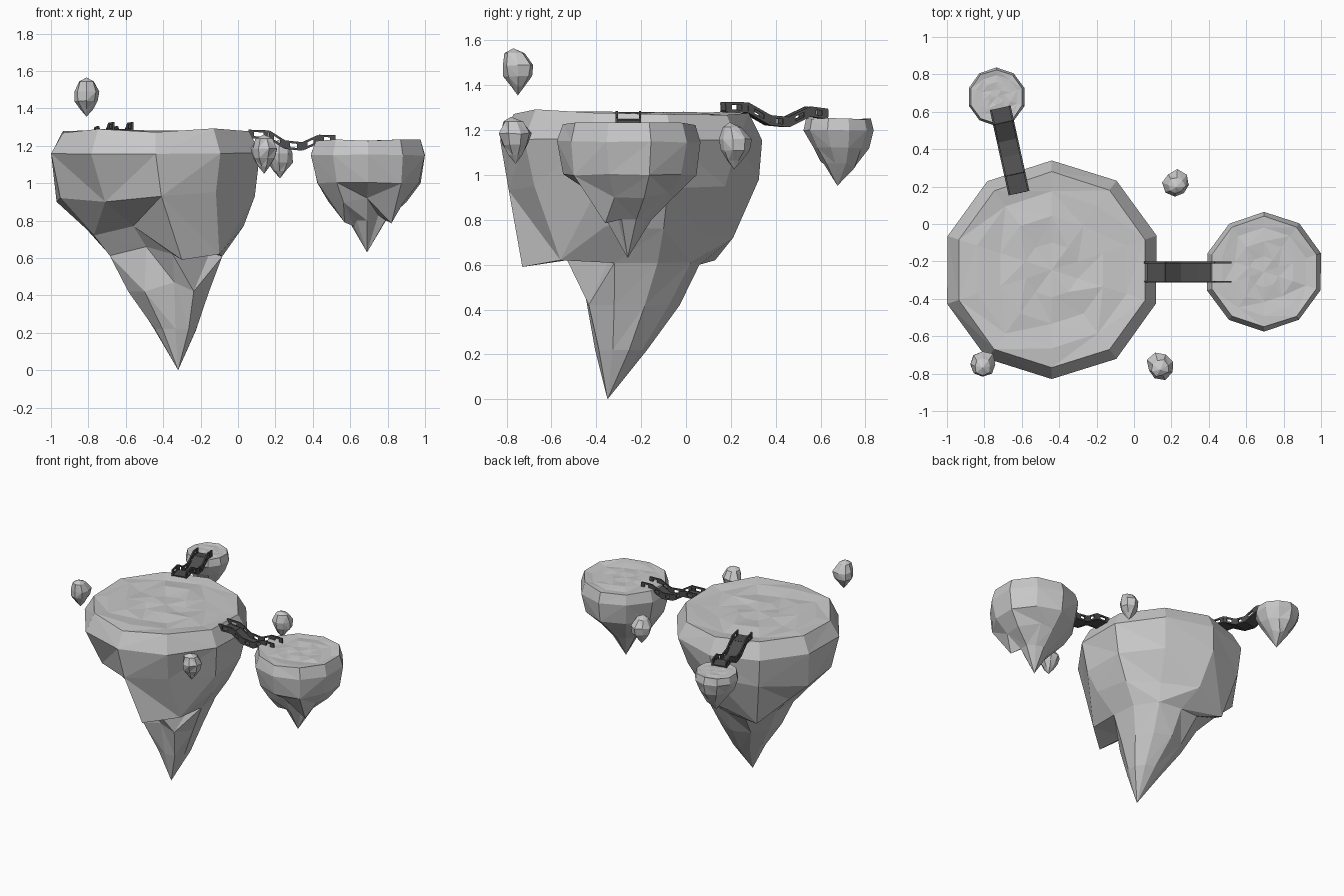
import bpy, bmesh, math, random
from mathutils import Vector

if "Cube" in bpy.data.objects:
    bpy.data.objects.remove(bpy.data.objects["Cube"])

random.seed(7)
N = 10


def material(name, v):
    m = bpy.data.materials.new(name)
    m.diffuse_color = (v, v, v, 1)
    m.use_nodes = True
    m.node_tree.nodes["Principled BSDF"].inputs["Base Color"].default_value = m.diffuse_color
    return m


STONE = material("grey stone", 0.58)
IRON = material("dark iron", 0.075)


def finish(name, bm, mat):
    bmesh.ops.recalc_face_normals(bm, faces=bm.faces)
    me = bpy.data.meshes.new(name)
    bm.to_mesh(me)
    bm.free()
    me.materials.append(mat)
    ob = bpy.data.objects.new(name, me)
    bpy.context.collection.objects.link(ob)
    return ob


def rock(name, rings, tip, moved={}, n=N, jitter=0.0, top_noise=0.0, dome=None, phase=18):
    """Stack rings (z, radius, cx, cy) from rim down to a tip; moved pulls single points out."""
    bm = bmesh.new()
    loops = []
    for k, (z, r, cx, cy) in enumerate(rings):
        loop = []
        for i in range(n):
            a = math.radians(phase + 360 / n * i)
            j = jitter if k > 1 or dome else jitter * 0.15
            rr = r * (1 + random.uniform(-j, j))
            zz = z + random.uniform(-1, 1) * (jitter * 0.25 * r if k else top_noise)
            loop.append(bm.verts.new(moved.get((k, i), (cx + rr * math.cos(a), cy + rr * math.sin(a), zz))))
        loops.append(loop)
    # gently rippled top: inner rings of the rim, closed by a centre point
    z, r, cx, cy = rings[0]
    inner = []
    for f in () if dome else (0.8, 0.55, 0.28):
        ring = []
        for i in range(n):
            a = math.radians(phase + 360 / n * i)
            x, y = f * r * math.cos(a), f * r * math.sin(a)
            ripple = math.sin((y - 0.4 * x) * 13 / r)
            ring.append(bm.verts.new((cx + x, cy + y, z - 0.5 * top_noise + 0.7 * top_noise * ripple)))
        inner.append(ring)
    loops = inner[::-1] + loops
    caps = (bm.verts.new(dome or (cx, cy, z - 0.5 * top_noise)), bm.verts.new(tip))
    for a, b in zip(loops, loops[1:]):
        for i in range(n):
            p, q, s, t = a[i], a[(i + 1) % n], b[(i + 1) % n], b[i]
            if random.random() < 0.5:
                bm.faces.new((p, q, s)), bm.faces.new((p, s, t))
            else:
                bm.faces.new((p, q, t)), bm.faces.new((q, s, t))
    for cap, loop in zip(caps, (loops[0], loops[-1])):
        for i in range(n):
            bm.faces.new((cap, loop[i], loop[(i + 1) % n]))
    return finish(name, bm, STONE)


# main island with a long off-centre spike, a front lobe and a back left lobe
rock("main_island",
     [(1.28, 0.525, -0.44, -0.245), (1.16, 0.587, -0.44, -0.245), (0.95, 0.56, -0.435, -0.24),
      (0.75, 0.44, -0.39, -0.23), (0.61, 0.31, -0.39, -0.22), (0.42, 0.22, -0.37, -0.25),
      (0.22, 0.12, -0.335, -0.29)],
     (-0.32, -0.35, 0.0),
     {(2, 0): (0.075, -0.08, 0.94), (2, 1): (-0.14, 0.175, 0.95), (2, 2): (-0.45, 0.325, 0.98),
      (2, 4): (-0.97, -0.09, 0.90), (2, 5): (-0.95, -0.40, 0.92), (2, 6): (-0.71, -0.63, 0.90),
      (2, 7): (-0.41, -0.79, 0.93), (2, 9): (0.09, -0.40, 0.93),
      (3, 0): (-0.01, -0.10, 0.76), (3, 1): (-0.19, 0.06, 0.74), (3, 2): (-0.42, 0.21, 0.72),
      (3, 3): (-0.69, 0.13, 0.62), (3, 5): (-0.77, -0.36, 0.72), (3, 6): (-0.56, -0.48, 0.77),
      (3, 7): (-0.30, -0.73, 0.59), (3, 8): (-0.10, -0.56, 0.62), (3, 9): (0.03, -0.36, 0.77),
      (4, 2): (-0.38, 0.06, 0.60), (4, 3): (-0.53, 0.05, 0.60), (4, 6): (-0.49, -0.43, 0.66),
      (4, 7): (-0.35, -0.53, 0.62), (4, 8): (-0.15, -0.34, 0.63), (5, 7): (-0.34, -0.45, 0.47)},
     jitter=0.04, top_noise=0.014)

# side island with several short hanging points
rock("side_island",
     [(1.227, 0.295, 0.695, -0.255), (1.15, 0.32, 0.695, -0.255), (1.0, 0.285, 0.695, -0.255),
      (0.90, 0.21, 0.69, -0.255), (0.80, 0.10, 0.69, -0.255)],
     (0.69, -0.26, 0.63),
     {(3, 8): (0.82, -0.36, 0.785), (3, 5): (0.57, -0.33, 0.79), (3, 1): (0.78, -0.08, 0.92),
      (4, 8): (0.75, -0.31, 0.83), (4, 5): (0.62, -0.29, 0.77), (3, 7): (0.69, -0.42, 0.92)},
     jitter=0.07, top_noise=0.008)

# small back island
rock("back_island",
     [(1.25, 0.145, -0.735, 0.68), (1.20, 0.157, -0.735, 0.68), (1.12, 0.122, -0.735, 0.685),
      (1.05, 0.075, -0.73, 0.69)],
     (-0.73, 0.675, 0.952), {(2, 6): (-0.79, 0.60, 1.06), (3, 1): (-0.70, 0.75, 1.03)},
     jitter=0.08, top_noise=0.004)

# loose floating rocks
for k, (x, y, z) in enumerate([(-0.81, -0.75, 1.355), (0.14, -0.76, 1.05), (0.225, 0.215, 1.025)]):
    rock(f"floating_rock_{k + 1}",
         [(z + 0.188, 0.045, x, y - 0.01), (z + 0.135, 0.071, x, y), (z + 0.085, 0.062, x, y),
          (z + 0.04, 0.032, x, y)],
         (x, y, z), n=8, jitter=0.13, dome=(x, y - 0.02, z + 0.21), phase=20 * k)


def beam(bm, a, b, w, h):
    """Box from a to b, w wide sideways and h thick."""
    d = (b - a).normalized()
    up = Vector((0, 0, 1)) if abs(d.z) < 0.95 else SIDE.cross(d).normalized()
    s = d.cross(up).normalized()
    u = s.cross(d)
    v = [bm.verts.new(p + s * i * w / 2 + u * j * h / 2) for p in (a, b)
         for i, j in ((-1, -1), (1, -1), (1, 1), (-1, 1))]
    for f in ((0, 1, 2, 3), (4, 5, 6, 7), (0, 1, 5, 4), (1, 2, 6, 5), (2, 3, 7, 6), (3, 0, 4, 7)):
        bm.faces.new([v[i] for i in f])


def bridge(name, start, end, profile):
    """Sagging deck with an open railing down each side; profile is (fraction, z)."""
    global SIDE
    a, b = Vector(start), Vector(end)
    run = (b - a).normalized()
    SIDE = Vector((run.y, -run.x, 0))
    pts = [a.lerp(b, t) + Vector((0, 0, z)) for t, z in profile]
    low, high = Vector((0, 0, -0.016)), Vector((0, 0, 0.018))
    bm = bmesh.new()
    for p, q in zip(pts, pts[1:]):
        beam(bm, p + low, q + low, 0.10, 0.008)
        for sgn in (-1, 1):
            off = SIDE * 0.052 * sgn
            for lift in (low, high):
                beam(bm, p + off + lift, q + off + lift, 0.010, 0.012)
            for t in (0.15, 0.85):
                m = p.lerp(q, t) + off
                beam(bm, m + low, m + high, 0.010, 0.028)
    finish(name, bm, IRON)


bridge("side_bridge", (0.055, -0.257, 0), (0.52, -0.257, 0),
       [(0, 1.262), (0.24, 1.258), (0.42, 1.205), (0.62, 1.195), (0.81, 1.235), (1, 1.232)])
bridge("back_bridge", (-0.615, 0.165, 0), (-0.715, 0.62, 0),
       [(0, 1.302), (0.22, 1.300), (0.44, 1.243), (0.62, 1.235), (0.83, 1.282), (1, 1.272)])
